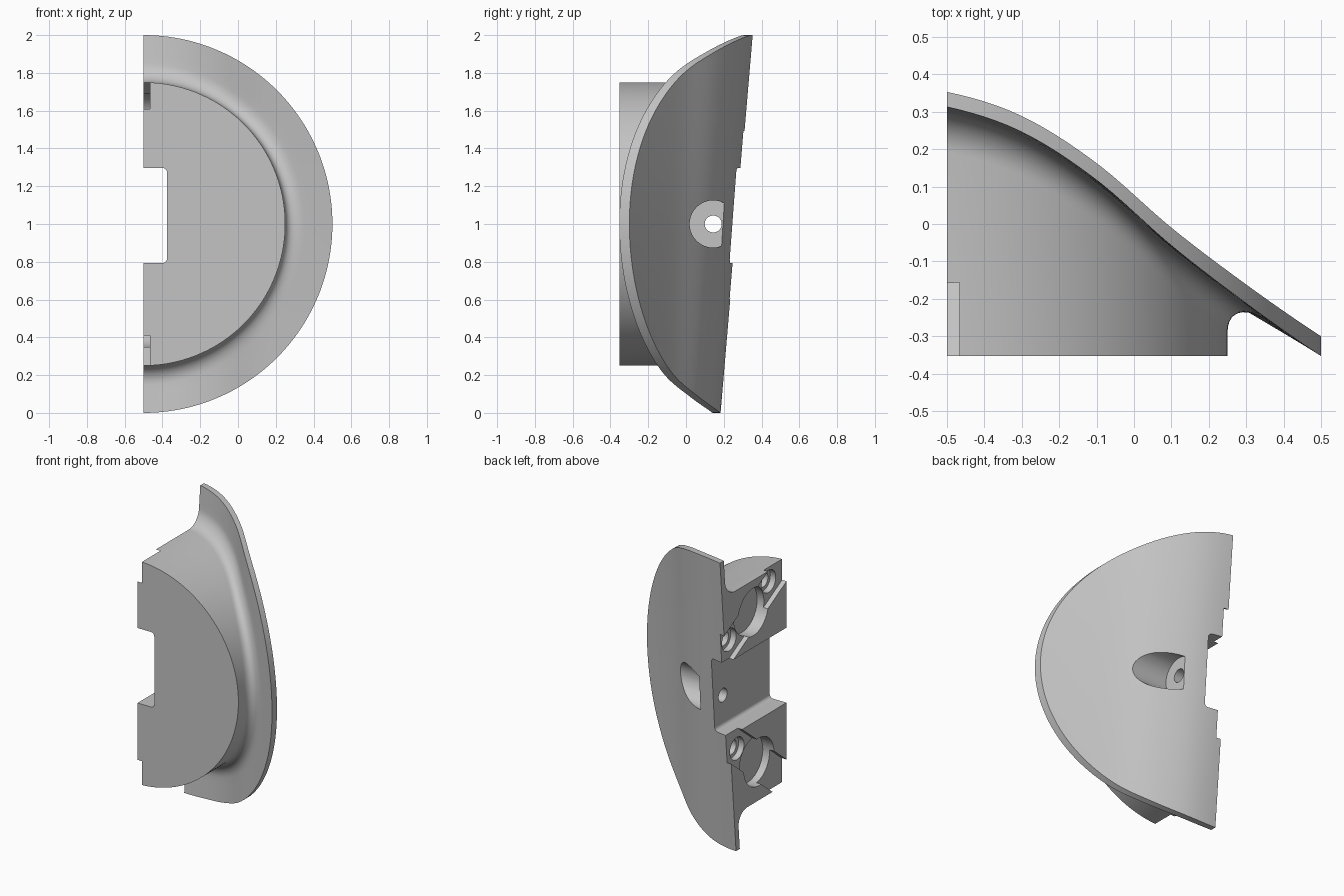
import bpy, bmesh, math
from mathutils import Matrix, Vector

if "Cube" in bpy.data.objects:
    bpy.data.objects.remove(bpy.data.objects["Cube"])

grey = bpy.data.materials.new("plain_grey")
grey.use_nodes = True
grey.diffuse_color = (0.55, 0.55, 0.55, 1)
grey.node_tree.nodes["Principled BSDF"].inputs["Base Color"].default_value = (0.55, 0.55, 0.55, 1)

FRONT, HUB_R, FILLET, TILT = -0.353, 0.75, 0.1, 0.085
AXIS_X, AXIS_Z = -0.5, 1.0
KNOTS = [0.272, 0.268, 0.222, 0.116, -0.037, -0.172, -0.3, -0.425]


def back_curve(u):
    """Smooth sweep of the plate's back, u measured from the flat side."""
    s = min(max(u, 0), 1) * 5
    i = min(int(s), 4)
    t = s - i
    a, b, c, d = KNOTS[i:i + 4]
    return b + 0.5 * t * (c - a + t * (2*a - 5*b + 4*c - d + t * (3*(b - c) + d - a)))


def make_object(name, bm):
    bmesh.ops.recalc_face_normals(bm, faces=bm.faces)
    mesh = bpy.data.meshes.new(name)
    bm.to_mesh(mesh)
    bm.free()
    mesh.materials.append(grey)
    ob = bpy.data.objects.new(name, mesh)
    bpy.context.collection.objects.link(ob)
    return ob


# Half-round body: curved plate, fillet and hub swept around the axis
def section(angle):
    def point(r, y):
        return Vector((AXIS_X + r * math.cos(angle), y, AXIS_Z + r * math.sin(angle)))

    def back(r):
        # the lean fades out towards the round edge
        u = r * math.cos(angle)
        return back_curve(u) + TILT * (1 - u) * r * math.sin(angle)

    def front(r):
        return back(r) - 0.04 - 0.013 * r * math.cos(angle)

    pts = [point(i / 24, back(i / 24)) for i in range(25)]
    edge = HUB_R + FILLET
    pts += [point(1 - (1 - edge) * i / 4, front(1 - (1 - edge) * i / 4)) for i in range(4)]
    for i in range(11):
        phi = math.radians(9 * i)
        r = edge - FILLET * math.sin(phi)
        pts.append(point(r, front(r) - FILLET * (1 - math.cos(phi))))
    return pts + [point(HUB_R, FRONT), point(0, FRONT)]


STEPS = 96
bm = bmesh.new()
rows = [[bm.verts.new(p) for p in section(math.pi * (i / STEPS - 0.5))] for i in range(STEPS + 1)]
for a, b in zip(rows, rows[1:]):
    for j in range(len(a) - 1):
        bm.faces.new((a[j], a[j + 1], b[j + 1], b[j]))
bmesh.ops.remove_doubles(bm, verts=bm.verts, dist=1e-5)
bmesh.ops.dissolve_degenerate(bm, dist=1e-6, edges=bm.edges)
rim = [e for e in bm.edges if e.is_boundary]
bmesh.ops.holes_fill(bm, edges=rim, sides=0)
body = make_object("half_round_body", bm)


# Cutter helpers
def box(name, lo, hi, place=Matrix(), round_y=0):
    bm = bmesh.new()
    lo, hi = Vector(lo), Vector(hi)
    bmesh.ops.create_cube(bm, size=1)
    for v in bm.verts:
        v.co = Vector([(l + h) / 2 + c * (h - l) for l, h, c in zip(lo, hi, v.co)])
    if round_y:
        edges = [e for e in bm.edges if abs(e.verts[0].co.y - e.verts[1].co.y) > 0.1]
        bmesh.ops.bevel(bm, geom=edges, offset=round_y, segments=6, profile=0.5, affect='EDGES')
    bm.transform(place)
    return make_object(name, bm)


def rod(name, x0, x1, y, z, radius):
    """Cylinder lying along x."""
    bm = bmesh.new()
    bmesh.ops.create_cone(bm, cap_ends=True, segments=40, radius1=radius, radius2=radius, depth=x1 - x0)
    bm.transform(Matrix.Translation(((x0 + x1) / 2, y, z)) @ Matrix.Rotation(math.pi / 2, 4, 'Y'))
    return make_object(name, bm)


# Central notch, back pocket and its through hole
cutters = [
    box("notch_cutter", (-0.7, -0.6, 0.793), (-0.375, 0.6, 1.297), round_y=0.025),
    rod("pocket_cutter", -0.24, 0.5, 0.144, 1.0, 0.125),
    rod("hole_cutter", -0.45, -0.2, 0.144, 1.0, 0.045),
]

# Slanted channels in the flat side, each with a round recess and two screw seats
FLOOR = -0.467
for side, y, z, degrees in (("upper", 0.0, 1.538, -29), ("lower", -0.06, 0.508, 39)):
    slope = math.radians(degrees)
    place = Matrix.Translation((0, y, z)) @ Matrix.Rotation(slope, 4, 'X')
    cutters.append(box(side + "_channel_cutter", (-0.6, -0.75, -0.109), (FLOOR, 0.75, 0.109), place))
    cutters.append(rod(side + "_recess_cutter", -0.61, FLOOR + 0.05, y, z, 0.16))
    for end in (-1, 1):
        sy = y + end * 0.24 * math.cos(slope)
        sz = z + end * 0.24 * math.sin(slope)
        cutters.append(rod(side + "_seat_cutter", -0.62, FLOOR + 0.04, sy, sz, 0.075))
        cutters.append(rod(side + "_screw_cutter", -0.63, FLOOR + 0.08, sy, sz, 0.05))

# Apply every cut, then discard the cutters
bpy.ops.object.select_all(action='DESELECT')
bpy.context.view_layer.objects.active = body
body.select_set(True)
for cutter in cutters:
    cutter.hide_render = True
    mod = body.modifiers.new(cutter.name, 'BOOLEAN')
    mod.operation = 'DIFFERENCE'
    mod.solver = 'EXACT'
    mod.object = cutter
    bpy.ops.object.modifier_apply(modifier=mod.name)
    bpy.data.objects.remove(cutter)

bpy.ops.object.shade_smooth_by_angle(angle=math.radians(28))
